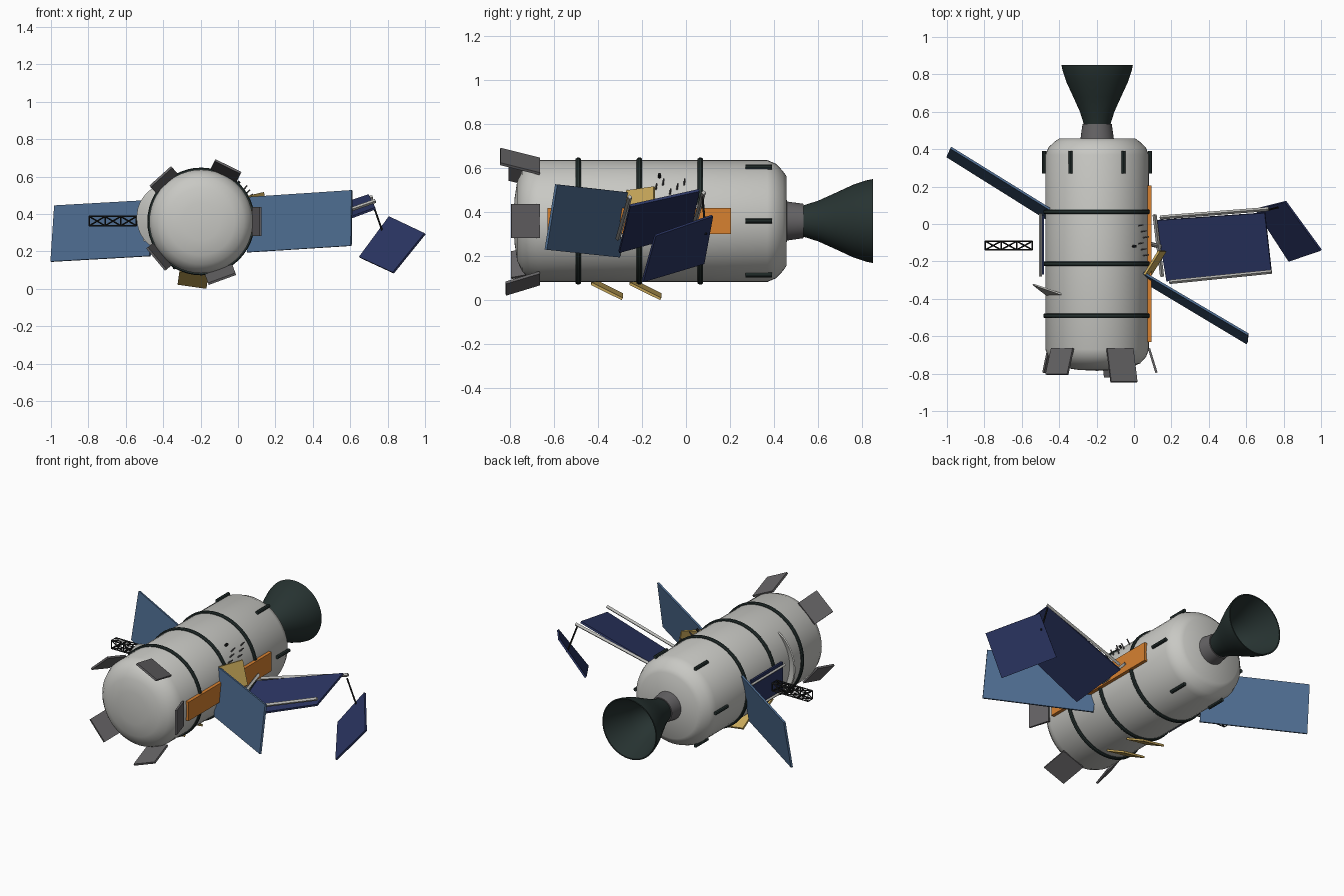
import bpy, bmesh
from math import pi, cos, sin, radians
from mathutils import Vector

cube = bpy.data.objects.get("Cube")
if cube:
    bpy.data.objects.remove(cube, do_unlink=True)

CX, CZ, R = -0.197, 0.36, 0.277   # hull axis and radius


def material(name, *rgb):
    m = bpy.data.materials.new(name)
    m.use_nodes = True
    m.diffuse_color = (*rgb, 1)
    m.node_tree.nodes["Principled BSDF"].inputs["Base Color"].default_value = (*rgb, 1)
    return m


HULL = material("hull_grey", .58, .58, .55)
DARK = material("dark_green", .02, .033, .031)
GREY = material("flap_grey", .13, .125, .13)
STEEL = material("steel_blue", .075, .15, .28)
NAVY = material("navy_blue", .024, .036, .125)
ORANGE = material("orange", .68, .22, .03)
GOLD = material("gold", .62, .42, .11)
BLACK = material("truss_black", .012, .013, .013)
LIGHT = material("light_metal", .48, .48, .46)

smooth = []


def finish(name, bm, mat, round_shape=False):
    bmesh.ops.recalc_face_normals(bm, faces=bm.faces)
    me = bpy.data.meshes.new(name)
    bm.to_mesh(me)
    bm.free()
    me.materials.append(mat)
    ob = bpy.data.objects.new(name, me)
    bpy.context.collection.objects.link(ob)
    if round_shape:
        smooth.append(ob)
    return ob


def lathe(name, profile, mat, center=(CX, 0, CZ), turn=0, steps=48):
    """Spin (y, radius) points about a y axis."""
    bm = bmesh.new()
    vs = [bm.verts.new((r, y, 0)) for y, r in profile]
    es = [bm.edges.new(p) for p in zip(vs, vs[1:])]
    bmesh.ops.spin(bm, geom=vs + es, cent=(0, 0, 0), axis=(0, 1, 0), angle=2 * pi, steps=steps)
    bmesh.ops.remove_doubles(bm, verts=bm.verts, dist=1e-5)
    ob = finish(name, bm, mat, True)
    ob.location = center
    ob.rotation_euler.z = turn
    return ob


def panel(name, corners, mat, thick=0.012):
    """Flat slab through four corner points."""
    c = [Vector(p) for p in corners]
    n = (c[1] - c[0]).cross(c[3] - c[0]).normalized() * thick / 2
    bm = bmesh.new()
    top = [bm.verts.new(p + n) for p in c]
    low = [bm.verts.new(p - n) for p in c]
    bm.faces.new(top)
    bm.faces.new(low[::-1])
    for i in range(4):
        j = (i + 1) % 4
        bm.faces.new((top[i], low[i], low[j], top[j]))
    return finish(name, bm, mat)


def rods(name, pairs, radius, mat, sides=8):
    """Round bars between point pairs, joined in one object."""
    bm = bmesh.new()
    for a, b in pairs:
        a, b = Vector(a), Vector(b)
        d = b - a
        mtx = d.to_track_quat('Z', 'Y').to_matrix().to_4x4()
        mtx.translation = (a + b) / 2
        bmesh.ops.create_cone(bm, cap_ends=True, segments=sides, radius1=radius,
                              radius2=radius, depth=d.length, matrix=mtx)
    return finish(name, bm, mat, sides > 4)


def polar(angle, r, y, side=0):
    """Point at an angle around the hull, shifted sideways along the tangent."""
    a = radians(angle)
    return Vector((CX + r * cos(a) - side * sin(a), y, CZ + r * sin(a) + side * cos(a)))


def flap(name, angle, y, length, rise, mat, half=0.078):
    """Hinged plate that leans away from the hull; the sign of length sets its way."""
    panel(name, [polar(angle, R, y, -half), polar(angle, R, y, half),
                 polar(angle, R + rise, y + length, half),
                 polar(angle, R + rise, y + length, -half)], mat)


# Hull, engine neck and bell
lathe("hull", [(-.785, 0), (-.78, .1), (-.768, .18), (-.745, .23), (-.71, .262), (-.67, R),
               (.37, R), (.41, .26), (.44, .228), (.456, .205), (.46, 0)], HULL)
lathe("engine_neck", [(.45, 0), (.45, .09), (.5, .083), (.535, .078), (.535, 0)], GREY)
lathe("engine_bell", [(.53, 0), (.53, .07), (.6, .092), (.68, .128), (.76, .165), (.82, .185),
                      (.85, .191), (.85, .184), (.76, .155), (.68, .118), (.6, .08), (.55, 0)], DARK)

# Hull bands
for i, y in enumerate((-.49, -.212, .065)):
    lathe(f"hull_band_{i + 1}", [(y - .012, R - .01), (y - .012, R + .006), (y - .006, R + .011),
                                 (y + .006, R + .011), (y + .012, R + .006), (y + .012, R - .01)], DARK)

# Six grab bars around the rear shoulder
rods("rear_bars", [(polar(a, R + .006, .27), polar(a, R + .006, .39)) for a in range(0, 360, 60)],
     .011, DARK)

# Open front flaps and gold flaps
for i, (a, length, rise) in enumerate(((0, -.13, .04), (64, -.18, .05), (132, -.14, .045),
                                       (220, -.13, .035), (290, -.155, .05))):
    flap(f"front_flap_{i + 1}", a, -.665, length, rise, GREY)
flap("lower_gold_flap_front", 262, -.43, .14, .07, GOLD)
flap("lower_gold_flap_rear", 262, -.255, .14, .07, GOLD)
flap("side_gold_flap", 13, -.27, .125, .08, GOLD)

# Orange side panel
panel("orange_panel", [(.083, -.63, .3), (.083, .205, .3), (.083, .205, .42), (.083, -.63, .42)],
      ORANGE, .022)

# Large solar wings
panel("left_wing", [(.05, -.26, .49), (.61, -.59, .527), (.605, -.638, .23), (.05, -.305, .195)], STEEL)
panel("right_wing", [(-.45, .08, .475), (-.98, .408, .445), (-1, .362, .145), (-.47, .03, .175)], STEEL)

# Deployed array with its rails and outer panel
panel("array_panel", [(.12, .02, .31), (.7, .06, .5), (.735, -.255, .43), (.175, -.305, .22)], NAVY)
rods("array_rails", [((.14, .035, .33), (.72, .08, .49)), ((.19, -.31, .28), (.735, -.255, .47)),
                     ((.11, .05, .34), (.15, -.28, .26))], .011, LIGHT, 4)
rods("array_mount", [((.06, -.1, .36), (.14, -.12, .28))], .012, LIGHT)
panel("outer_array_panel", [(.81, .12, .385), (1, -.14, .295), (.83, -.198, .085), (.65, .08, .168)], NAVY)
rods("outer_array_strut", [((.715, .075, .47), (.775, .09, .3))], .005, BLACK)

# Stowed array on the other side
panel("stowed_array", [(-.487, -.27, .25), (-.487, .045, .25), (-.487, .045, .44), (-.487, -.27, .44)], NAVY)
rods("stowed_rails", [((-.5, -.28, z), (-.5, .055, z)) for z in (.26, .42)], .009, LIGHT, 4)

# Dish antenna half sunk in the hull
lathe("dish", [(-.045, 0), (-.035, .08), (-.015, .14), (0, .182), (.008, .18), (-.005, .14),
               (-.023, .08), (-.033, 0)], HULL, (-.37, -.385, .38), -.33)

# Box truss with crossed braces
ys, zs = (-.138, -.092), (.337, .387)
xs = [-.795 + i * .084 for i in range(4)]
bars = [((xs[0], y, z), (xs[-1], y, z)) for y in ys for z in zs]
for x in xs:
    bars += [((x, y, zs[0]), (x, y, zs[1])) for y in ys]
    bars += [((x, ys[0], z), (x, ys[1], z)) for z in zs]
for a, b in zip(xs, xs[1:]):
    for p, q in ((a, b), (b, a)):
        bars += [((p, y, zs[0]), (q, y, zs[1])) for y in ys]
        bars += [((p, ys[0], z), (q, ys[1], z)) for z in zs]
rods("truss", bars, .004, BLACK, 4)

# Small sensor spikes
rods("sensor_spikes", [(polar(26 + 5 * (i % 3), R - .01, -.17 + .032 * i),
                        polar(28 + 5 * (i % 3), R + .035, -.165 + .032 * i)) for i in range(6)],
     .004, GREY, 6)
rods("sensor_probe", [(polar(46, R - .01, -.12), polar(46, R + .02, -.12))], .008, BLACK, 6)

# Smooth shading on round parts, sharp edges kept
bpy.ops.object.select_all(action='DESELECT')
for ob in smooth:
    ob.select_set(True)
bpy.context.view_layer.objects.active = smooth[0]
bpy.ops.object.shade_smooth_by_angle(angle=radians(35))
